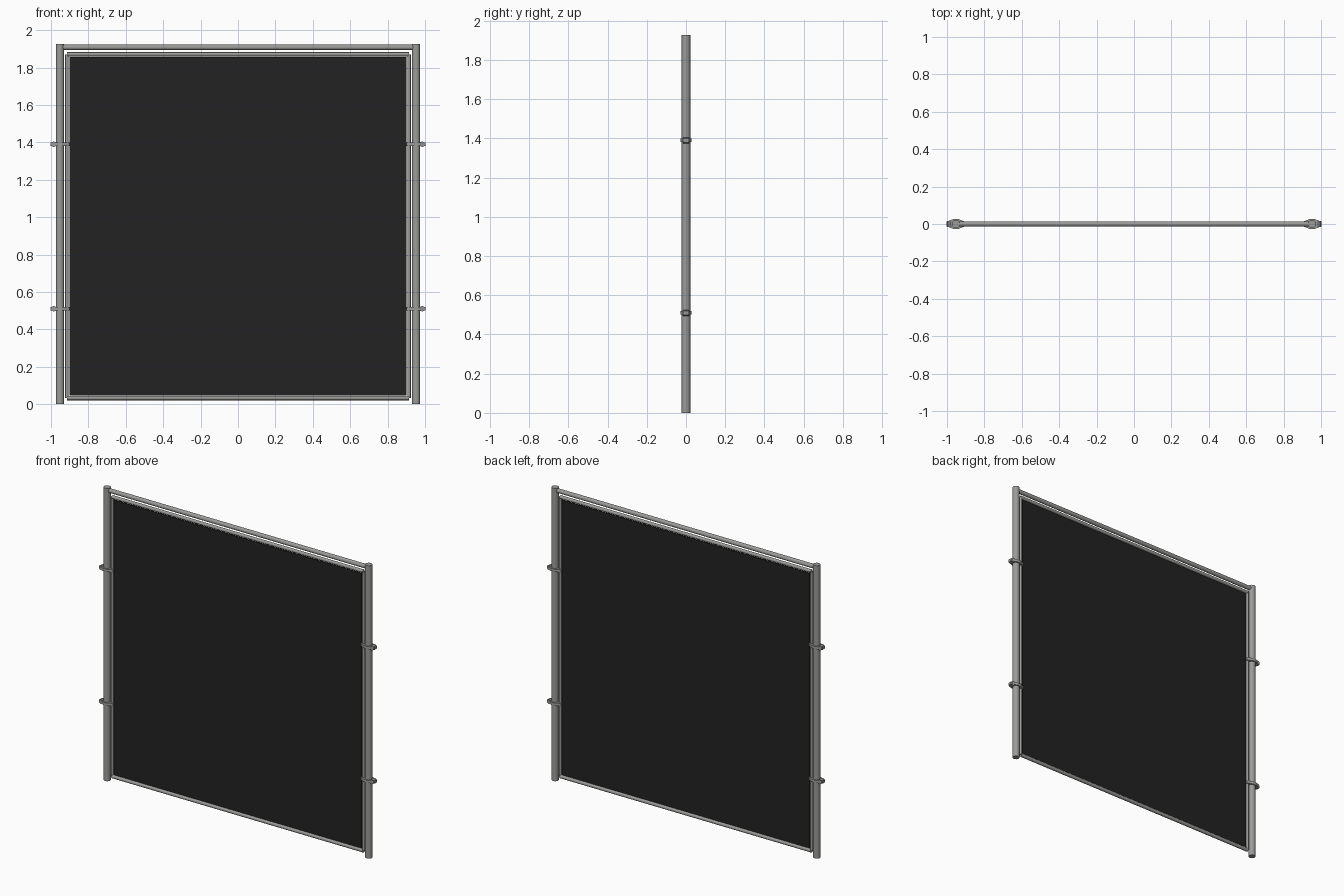
import bpy
import bmesh
import math
from mathutils import Vector

cube = bpy.data.objects.get("Cube")
if cube:
    bpy.data.objects.remove(cube, do_unlink=True)


def material(name, rgb):
    mat = bpy.data.materials.new(name)
    mat.use_nodes = True
    mat.diffuse_color = (*rgb, 1)
    mat.node_tree.nodes["Principled BSDF"].inputs["Base Color"].default_value = (*rgb, 1)
    return mat


steel = material("galvanised grey", (0.33, 0.33, 0.32))
dark = material("mesh black", (0.016, 0.016, 0.016))


def finish(obj, name, mat, smooth=True):
    obj.name = name
    obj.data.materials.append(mat)
    if smooth:
        bpy.ops.object.select_all(action="DESELECT")
        obj.select_set(True)
        bpy.context.view_layer.objects.active = obj
        bpy.ops.object.shade_smooth_by_angle(angle=math.radians(40))
    return obj


def tube(name, start, end, radius, sides=16):
    a, b = Vector(start), Vector(end)
    bpy.ops.mesh.primitive_cylinder_add(
        vertices=sides, radius=radius, depth=(b - a).length, location=(a + b) / 2,
        rotation=(b - a).to_track_quat("Z", "Y").to_euler())
    return finish(bpy.context.object, name, steel)


def band(name, x, z, side, height):
    # Strap tapering from the round post to the bolt and to the gate frame
    profile = [(0.05, 0.012), (0.012, 0.027), (-0.012, 0.027), (-0.05, 0.012)]
    outline = profile + [(px, -py) for px, py in reversed(profile)]
    bm = bmesh.new()
    face = bm.faces.new([bm.verts.new((x + side * px, py, z - height / 2)) for px, py in outline])
    top = bmesh.ops.extrude_face_region(bm, geom=[face])["geom"]
    verts = [v for v in top if isinstance(v, bmesh.types.BMVert)]
    bmesh.ops.translate(bm, verts=verts, vec=(0, 0, height))
    bmesh.ops.recalc_face_normals(bm, faces=bm.faces)
    mesh = bpy.data.meshes.new(name)
    bm.to_mesh(mesh)
    bm.free()
    obj = bpy.data.objects.new(name, mesh)
    bpy.context.collection.objects.link(obj)
    finish(obj, name, steel, smooth=False)


post_x, frame_x = 0.952, 0.915
low, high = 0.033, 1.871

# Posts, gate stiles and clamps on both sides
for label, side in (("left", 1), ("right", -1)):
    tube(f"{label}_post", (side * post_x, 0, 0), (side * post_x, 0, 1.927), 0.022)
    tube(f"{label}_stile", (side * frame_x, 0, low), (side * frame_x, 0, high), 0.009)
    for level, z in (("lower", 0.51), ("upper", 1.39)):
        band(f"{label}_{level}_clamp", side * post_x, z, side, 0.018)
        bolt_x = side * 0.985
        tube(f"{label}_{level}_bolt", (bolt_x, -0.016, z), (bolt_x, 0.016, z), 0.015, 8)

# Overhead rail and gate rails
tube("overhead_rail", (-post_x, 0, 1.908), (post_x, 0, 1.908), 0.014)
tube("gate_top_rail", (-frame_x, 0, high), (frame_x, 0, high), 0.011)
tube("gate_bottom_rail", (-frame_x, 0, low), (frame_x, 0, low), 0.012)

# Dark infill panel
bpy.ops.mesh.primitive_cube_add(size=1, location=(0, 0, 0.951))
panel = bpy.context.object
panel.scale = (1.802, 0.006, 1.81)
finish(panel, "infill_panel", dark, smooth=False)
